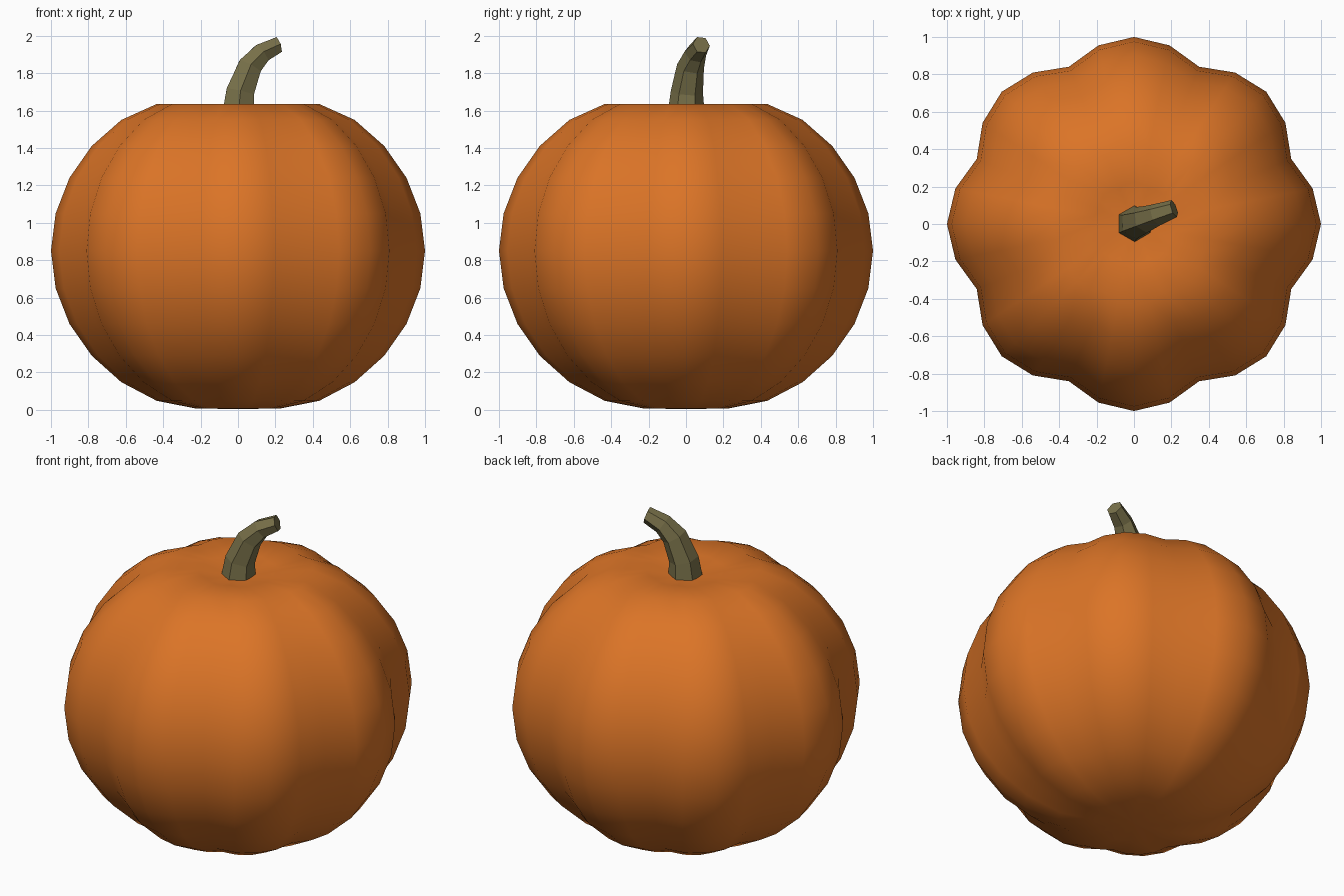
import bpy, bmesh, math
from mathutils import Vector

if "Cube" in bpy.data.objects:
    bpy.data.objects.remove(bpy.data.objects["Cube"])


def material(name, rgb):
    m = bpy.data.materials.new(name)
    m.diffuse_color = (*rgb, 1)
    m.use_nodes = True
    m.node_tree.nodes["Principled BSDF"].inputs["Base Color"].default_value = m.diffuse_color
    return m


def make_object(name, bm, mat, smooth):
    bmesh.ops.recalc_face_normals(bm, faces=bm.faces[:])
    for f in bm.faces:
        f.smooth = smooth
    me = bpy.data.meshes.new(name)
    bm.to_mesh(me)
    bm.free()
    me.materials.append(mat)
    ob = bpy.data.objects.new(name, me)
    bpy.context.collection.objects.link(ob)
    return ob


# Ribbed body: squashed sphere with eight lobes and dents at both poles
bm = bmesh.new()
bmesh.ops.create_uvsphere(bm, u_segments=32, v_segments=14, radius=1)
for v in bm.verts:
    x, y, z = v.co
    r = math.hypot(x, y)
    lobe = 0.91 + 0.09 * abs(math.cos(4 * math.atan2(y, x))) if r > 1e-4 else 1
    dent = math.exp(-(r / 0.32) ** 2) * (-0.16 if z > 0 else 0.055)
    if abs(z) < 0.3:
        dent = 0
    v.co = (x * lobe, y * lobe, max(0, 0.85 + 0.9 * z + dent))
make_object("pumpkin_body", bm, material("pumpkin orange", (0.71, 0.175, 0.02)), True)

# Bent six-sided stem: tapering hexagons swept along a path (x, y, z, radius)
path = [(0, 0, 1.56, 0.102), (0.012, 0.005, 1.70, 0.086), (0.063, 0.024, 1.835, 0.073),
        (0.125, 0.05, 1.905, 0.06), (0.214, 0.082, 1.951, 0.048)]
pts = [Vector(p[:3]) for p in path]
tangents = [(pts[min(i + 1, 4)] - pts[max(i - 1, 0)]).normalized() for i in range(5)]
tangents[0] = Vector((0, 0, 1))
tangents[4] = Vector((0.9, 0.32, 0.32)).normalized()
bm = bmesh.new()
rings = []
for p, t, (_, _, _, rad) in zip(pts, tangents, path):
    u = (Vector((0, 1, 0)) - t * t.y).normalized()
    w = t.cross(u)
    rings.append([bm.verts.new(p + rad * (u * math.cos(k * math.pi / 3) + w * math.sin(k * math.pi / 3)))
                  for k in range(6)])
for a, b in zip(rings, rings[1:]):
    for k in range(6):
        bm.faces.new((a[k], a[(k + 1) % 6], b[(k + 1) % 6], b[k]))
bm.faces.new(rings[0])
bm.faces.new(rings[-1])
make_object("stem", bm, material("stem olive", (0.185, 0.16, 0.066)), False)
